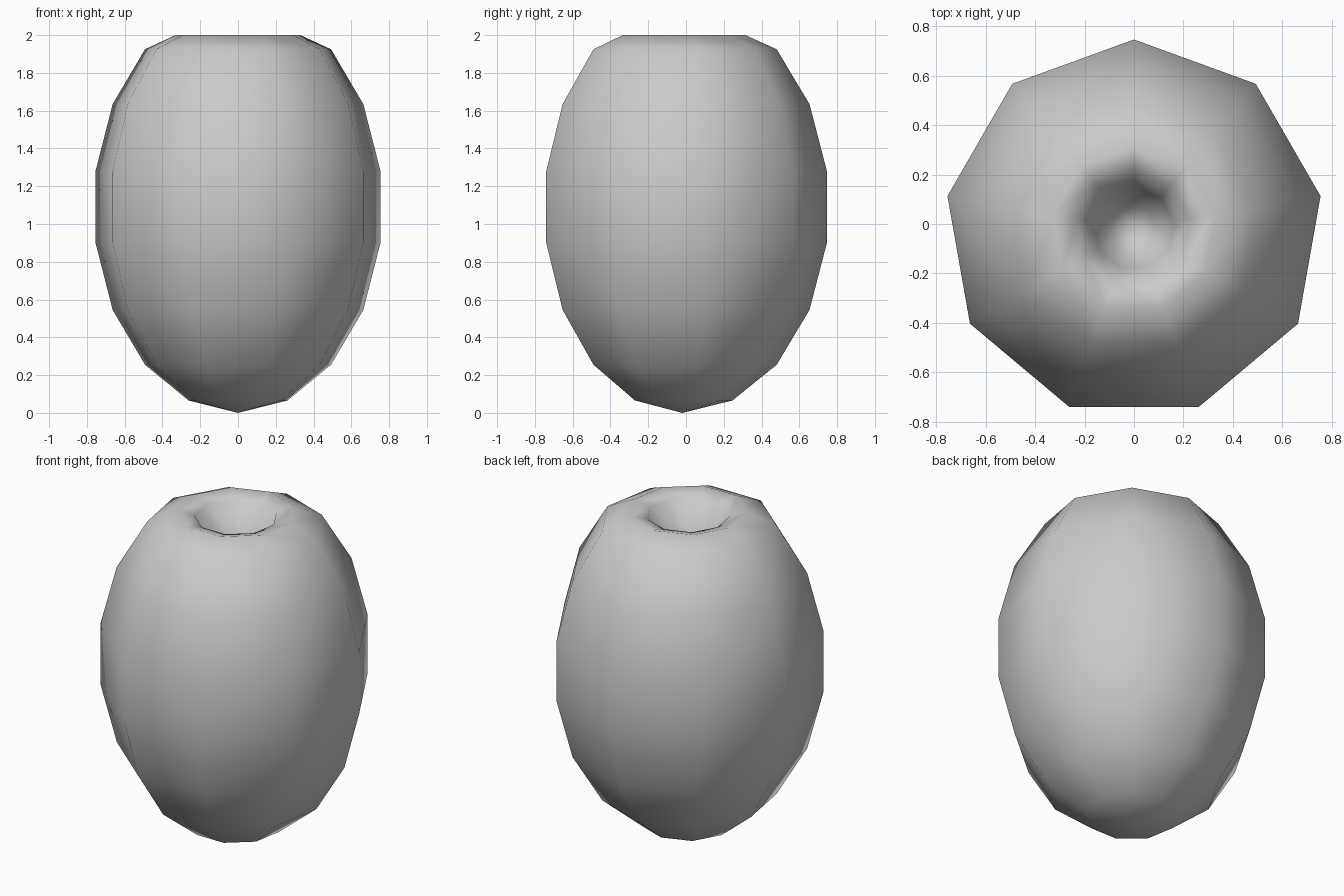
import bpy, bmesh
from math import sin, cos, tau, radians

if "Cube" in bpy.data.objects:
    bpy.data.objects.remove(bpy.data.objects["Cube"])

SIDES = 9
CY = -0.02           # lathe axis offset so the nine-sided body is centred
R, H = 0.778, 1.09   # ellipsoid half width and half height

# outer wall follows an ellipsoid, then the lip folds into a hollow
profile = [(R * cos(radians(a)), H + H * sin(radians(a))) for a in range(-70, 51, 20)]
profile += [(0.335, 2.0), (0.235, 1.97), (0.165, 1.78), (0.09, 1.64)]

bm = bmesh.new()
rings = []
for r, z in profile:
    rings.append([bm.verts.new((r * sin(tau * i / SIDES), CY + r * cos(tau * i / SIDES), z))
                  for i in range(SIDES)])
bottom = bm.verts.new((0, CY, 0))
pit = bm.verts.new((0, CY, 1.6))

for i in range(SIDES):
    j = (i + 1) % SIDES
    for a, b in zip(rings, rings[1:]):
        bm.faces.new((a[i], a[j], b[j], b[i]))
    bm.faces.new((bottom, rings[0][j], rings[0][i]))
    bm.faces.new((pit, rings[-1][i], rings[-1][j]))

bmesh.ops.recalc_face_normals(bm, faces=bm.faces)
for f in bm.faces:
    f.smooth = True
mesh = bpy.data.meshes.new("hollow_fruit_body")
bm.to_mesh(mesh)
bm.free()
body = bpy.data.objects.new("hollow_fruit_body", mesh)
bpy.context.collection.objects.link(body)
